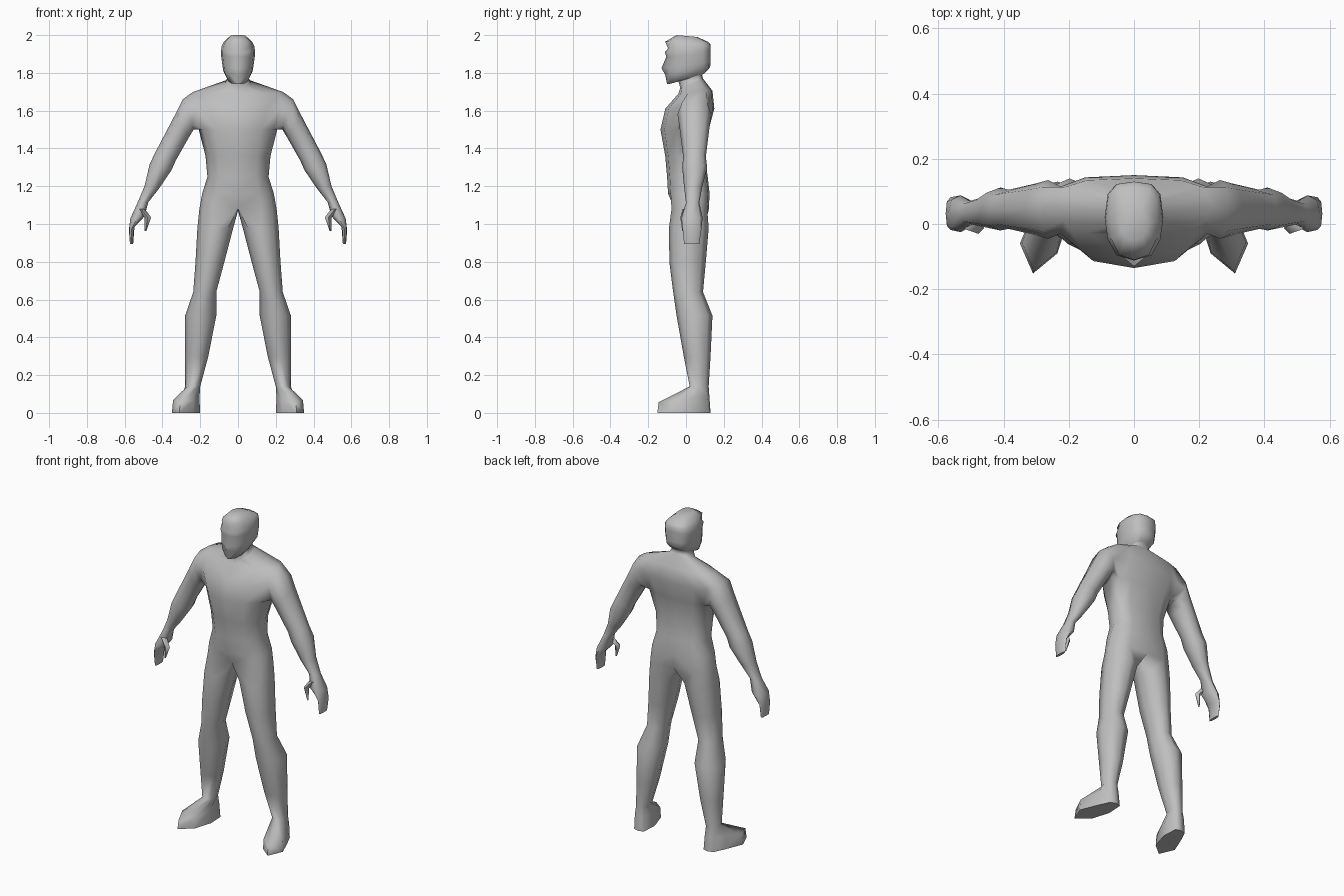
import bpy, bmesh, math

if "Cube" in bpy.data.objects:
    bpy.data.objects.remove(bpy.data.objects["Cube"])

grey = bpy.data.materials.new("plain grey")
grey.diffuse_color = (0.52, 0.52, 0.52, 1)
grey.use_nodes = True
grey.node_tree.nodes["Principled BSDF"].inputs["Base Color"].default_value = grey.diffuse_color


def bridge(bm, a, b, closed=False, skip=()):
    """Quads between two rows of vertices."""
    n = len(a)
    for i in range(n if closed else n - 1):
        if i not in skip:
            j = (i + 1) % n
            bm.faces.new((a[i], a[j], b[j], b[i]))


def finish(bm, name):
    """Mirror the half mesh across x, weld the seam and make a smooth object."""
    bmesh.ops.delete(bm, geom=[v for v in bm.verts if not v.link_faces], context='VERTS')
    copy = bmesh.ops.duplicate(bm, geom=bm.verts[:] + bm.edges[:] + bm.faces[:])["geom"]
    for v in copy:
        if isinstance(v, bmesh.types.BMVert):
            v.co.x = -v.co.x
    bmesh.ops.remove_doubles(bm, verts=bm.verts, dist=0.0005)
    bmesh.ops.recalc_face_normals(bm, faces=bm.faces)
    me = bpy.data.meshes.new(name)
    bm.to_mesh(me)
    bm.free()
    me.materials.append(grey)
    ob = bpy.data.objects.new(name, me)
    bpy.context.collection.objects.link(ob)
    bpy.ops.object.select_all(action='DESELECT')
    ob.select_set(True)
    bpy.context.view_layer.objects.active = ob
    bpy.ops.object.shade_smooth_by_angle(angle=math.radians(80))


bm = bmesh.new()

# Torso, neck and head: half rings from front centre to back centre
# z front, z back, half width, y front, y side, y back, front centre offset
TRUNK = [
    (1.08, 1.07, .205, -.09, .02, .12, .03),
    (1.16, 1.16, .19, -.095, .02, .125, 0),
    (1.25, 1.25, .162, -.10, .02, .115, 0),
    (1.36, 1.36, .172, -.11, .02, .10, 0),
    (1.50, 1.50, .208, -.135, .04, .12, 0),
    (1.61, 1.61, .25, -.11, .05, .15, 0),
    (1.69, 1.705, .24, -.04, .06, .14, 0),
    (1.72, 1.77, .07, -.03, .03, .09, 0),
    (1.755, 1.79, .055, -.04, .03, .085, 0),
    (1.74, 1.80, .058, -.09, .01, .10, -.01),
    (1.79, 1.83, .078, -.105, .02, .128, -.005),
    (1.825, 1.86, .083, -.104, .02, .13, -.026),
    (1.885, 1.90, .09, -.10, .02, .13, -.004),
    (1.91, 1.92, .09, -.112, .02, .13, 0),
    (1.93, 1.95, .087, -.095, .02, .13, 0),
    (1.965, 1.965, .075, -.11, .01, .115, 0),
    (2.0, 1.99, .042, -.05, .005, .06, 0)]
XF = (0, .6, .9, 1, .9, .6, 0)
YF = (-1, -.88, -.5, 0, .65, .93, 1)
rows = []
for zf, zb, w, yf, ys, yb, off in TRUNK:
    row = []
    for i in range(7):
        y = ys + YF[i] * ((ys - yf) if YF[i] < 0 else (yb - ys))
        z = zf + (zb - zf) * (y - yf) / (yb - yf)
        row.append(bm.verts.new((w * XF[i], y + (off if i == 0 else 0), z)))
    rows.append(row)
for k in range(len(rows) - 1):
    bridge(bm, rows[k], rows[k + 1], skip=(2, 3) if k in (4, 5) else ())
bm.faces.new(rows[-1])

# Arms: grown from the open shoulder
# outer x, outer z, inner x, inner z, y front, y back
ARM = [
    (.292, 1.66, .235, 1.50, -.045, .135),
    (.335, 1.575, .262, 1.455, -.035, .125),
    (.44, 1.375, .33, 1.335, -.015, .105),
    (.468, 1.315, .352, 1.285, -.02, .112),
    (.495, 1.20, .42, 1.185, -.01, .085),
    (.533, 1.11, .475, 1.115, .0, .07),
    (.57, 1.03, .495, 1.04, -.025, .088),
    (.578, .965, .548, .985, -.018, .082),
    (.572, .893, .555, .893, -.01, .07)]
lo, mid, hi = rows[4:7]
prev = [lo[2], lo[3], lo[4], mid[4], hi[4], hi[3], hi[2], mid[2]]
UP = (-.75, -1, -.75, 0, .75, 1, .75, 0)
FB = (-.75, 0, .75, 1, .75, 0, -.75, -1)
for xo, zo, xi, zi, yf, yb in ARM:
    ring = [bm.verts.new(((xo + xi) / 2 + u * (xo - xi) / 2,
                          (yf + yb) / 2 + f * (yb - yf) / 2,
                          (zo + zi) / 2 + u * (zo - zi) / 2)) for u, f in zip(UP, FB)]
    bridge(bm, prev, ring, closed=True)
    prev = ring
bm.faces.new(prev)

# Legs: the lowest half ring is closed by one crotch point
# z, inner x, outer x, y front, y back
LEG = [
    (.98, .025, .215, -.09, .12),
    (.80, .072, .225, -.088, .105),
    (.64, .115, .237, -.068, .09),
    (.515, .115, .28, -.05, .14),
    (.30, .157, .28, -.012, .13),
    (.14, .20, .28, .02, .12)]
prev = rows[0] + [bm.verts.new((0, .01, 1.075))]
LX = (-.72, 0, .72, 1, .72, 0, -.72, -1)
LY = (-.72, -1, -.72, 0, .72, 1, .72, 0)
for z, xi, xo, yf, yb in LEG:
    ring = [bm.verts.new(((xi + xo) / 2 + a * (xo - xi) / 2,
                          (yf + yb) / 2 + b * (yb - yf) / 2, z)) for a, b in zip(LX, LY)]
    bridge(bm, prev, ring, closed=True)
    prev = ring

# Feet: splayed outline, instep ring then sole
FOOT = [(.235, -.09), (.31, -.152), (.35, -.06), (.305, .05),
        (.272, .12), (.235, .13), (.205, .12), (.2, .02)]
for scale, top in ((.93, True), (1, False)):
    ring = [bm.verts.new((.262 + (x - .262) * scale, y * (.95 if top else 1),
                          .075 + .12 * y if top else 0)) for x, y in FOOT]
    bridge(bm, prev, ring, closed=True)
    prev = ring
bm.faces.new(prev)
finish(bm, "body")

# Thumbs: x, y, z, half size
bm = bmesh.new()
prev = None
for x, y, z, r in ((.515, .005, 1.08, .022), (.478, -.012, 1.035, .018), (.49, -.015, .963, .005)):
    ring = [bm.verts.new((x + r * a, y + r * b, z)) for a, b in ((-1, 0), (0, -1), (1, 0), (0, 1))]
    if prev:
        bridge(bm, prev, ring, closed=True)
    else:
        bm.faces.new(ring)
    prev = ring
bm.faces.new(prev)
finish(bm, "thumbs")
